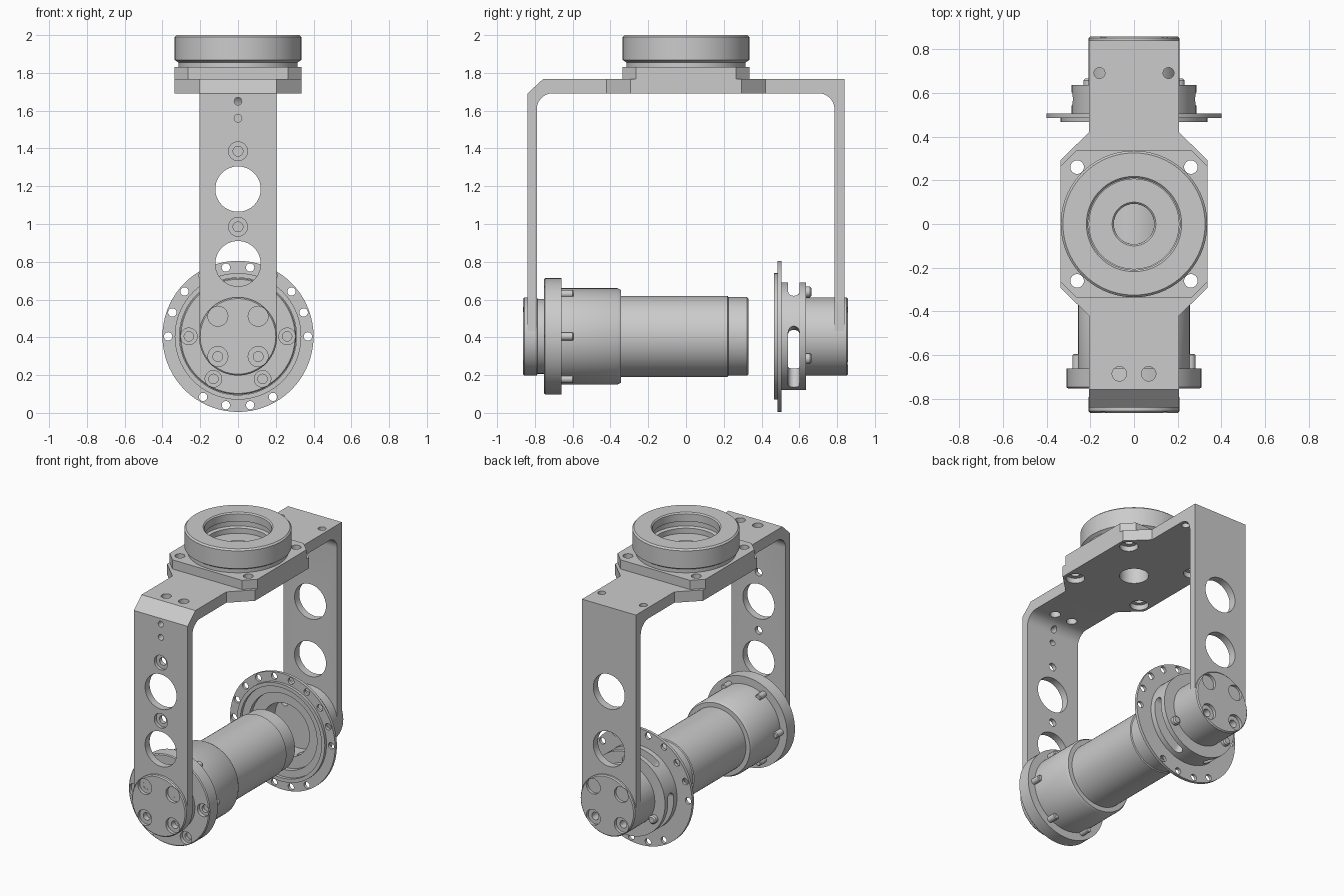
import bpy, bmesh, math
from mathutils import Vector

if "Cube" in bpy.data.objects:
    bpy.data.objects.remove(bpy.data.objects["Cube"])

CZ = 0.405          # height of the tilt axis
SEG = 72


def add_lathe(bm, profile, axis='y', loc=(0, 0, 0), sign=1, seg=SEG):
    """Revolve a (radius, height) profile about an axis through loc."""
    tmp = bmesh.new()
    vs = [tmp.verts.new((r, 0, h)) for r, h in profile]
    es = [tmp.edges.new(p) for p in zip(vs, vs[1:])]
    if profile[0][0] > 0:                       # closed ring profile
        es.append(tmp.edges.new((vs[-1], vs[0])))
    bmesh.ops.spin(tmp, geom=vs + es, cent=(0, 0, 0), axis=(0, 0, 1),
                   angle=math.tau, steps=seg, use_duplicate=False)
    bmesh.ops.remove_doubles(tmp, verts=tmp.verts, dist=1e-5)
    for v in tmp.verts:
        x, y, h = v.co
        v.co = Vector((x, sign * h, y) if axis == 'y' else (x, y, sign * h)) + Vector(loc)
    me = bpy.data.meshes.new("tmp")
    tmp.to_mesh(me)
    tmp.free()
    bm.from_mesh(me)
    bpy.data.meshes.remove(me)


def add_prism(bm, pts, axis, a, b):
    """Extrude a polygon: (y, z) points along x, or (x, y) points along z."""
    put = (lambda p, h: (h, *p)) if axis == 'x' else (lambda p, h: (*p, h))
    lo = [bm.verts.new(put(p, a)) for p in pts]
    hi = [bm.verts.new(put(p, b)) for p in pts]
    bm.faces.new(lo)
    bm.faces.new(hi)
    n = len(pts)
    for i in range(n):
        j = (i + 1) % n
        bm.faces.new((lo[i], lo[j], hi[j], hi[i]))


def add_slot(bm, mid, half, r0, r1, y, w):
    """Round-ended arc slot around the tilt axis (angles in degrees)."""
    rows, n, end = [], 48, 7.0
    for i in range(n + 1):
        a = half * -math.cos(math.pi * i / n)
        t = max(0, (abs(a) - (half - end)) / end)
        hw = w * max(0.05, math.sqrt(max(0, 1 - t * t)))
        c, s = math.cos(math.radians(mid + a)), math.sin(math.radians(mid + a))
        rows.append([bm.verts.new((r * c, y + k * hw, CZ + r * s))
                     for r, k in ((r0, -1), (r1, -1), (r1, 1), (r0, 1))])
    for p, q in zip(rows, rows[1:]):
        for k in range(4):
            bm.faces.new((p[k], p[(k + 1) % 4], q[(k + 1) % 4], q[k]))
    bm.faces.new(rows[0])
    bm.faces.new(rows[-1])


def add_hole(bm, loc, r, length, axis='y', sign=1, bore=0, depth=0):
    """Drill cutter, optionally with a counterbore of the given radius and depth."""
    prof = [(0, -.01), (r, -.01), (r, length), (0, length)]
    if bore:
        prof = [(0, -.01), (bore, -.01), (bore, depth), (r, depth), (r, length), (0, length)]
    add_lathe(bm, prof, axis, loc, sign, 32)


def make(name, bm):
    bmesh.ops.recalc_face_normals(bm, faces=bm.faces)
    me = bpy.data.meshes.new(name)
    bm.to_mesh(me)
    bm.free()
    ob = bpy.data.objects.new(name, me)
    bpy.context.collection.objects.link(ob)
    return ob


def finish(ob, cut=None):
    """Subtract the cutters, then smooth by angle."""
    bpy.ops.object.select_all(action='DESELECT')
    ob.select_set(True)
    bpy.context.view_layer.objects.active = ob
    if cut:
        cutter = make(ob.name + "_cutter", cut)
        cutter.hide_render = True
        mod = ob.modifiers.new("holes", 'BOOLEAN')
        mod.operation, mod.solver, mod.object = 'DIFFERENCE', 'EXACT', cutter
        bpy.ops.object.modifier_apply(modifier=mod.name)
        bpy.data.objects.remove(cutter)
    bpy.ops.object.shade_smooth_by_angle(angle=math.radians(30))


def polar(r, deg, y):
    a = math.radians(deg)
    return (r * math.cos(a), y, CZ + r * math.sin(a))


def fillet(cy, side):
    """Inner bracket corner, from the top plate down to the leg."""
    return [(cy + side * .085 * math.sin(a), 1.607 + .085 * math.cos(a))
            for a in (math.pi / 2 * i / 10 for i in range(11))]


# Front bracket leg with chamfered shoulder
bm, cut = bmesh.new(), bmesh.new()
add_prism(bm, [(-.79, CZ), (-.84, CZ), (-.84, 1.69), (-.757, 1.767), (-.42, 1.767),
               (-.42, 1.692)] + fillet(-.705, -1), 'x', -.205, .205)
for z in (.79, 1.185):
    add_lathe(cut, [(0, 0), (.12, 0), (.12, .2), (0, .2)], 'y', (0, -.9, z))
for z in (.985, 1.385):
    add_hole(cut, (0, -.84, z), .026, .1, bore=.05, depth=.022)
for z in (1.56, 1.65):
    add_hole(cut, (0, -.84, z), .02, .1)
for x in (-.067, .067):
    add_hole(cut, (x, -.685, 1.767), .033, .12, 'z', -1)
finish(make("front_leg", bm), cut)

# Back bracket leg with square shoulder
bm, cut = bmesh.new(), bmesh.new()
add_prism(bm, [(.786, CZ), (.838, CZ), (.838, 1.767), (.42, 1.767), (.42, 1.692)]
          + fillet(.701, 1), 'x', -.205, .205)
for z in (.79, 1.185):
    add_lathe(cut, [(0, 0), (.12, 0), (.12, .2), (0, .2)], 'y', (0, .7, z))
for x in (-.158, .158):
    add_hole(cut, (x, .69, 1.767), .025, .12, 'z', -1)
finish(make("back_leg", bm), cut)

# Widened top plate and the square pad on it, both drilled
for name, pts, a, b, bore in (
        ("top_plate", ((.205, .42), (.335, .293)), 1.692, 1.767, .058),
        ("bearing_pad", ((.265, .335), (.335, .265)), 1.767, 1.83, 0)):
    bm, cut = bmesh.new(), bmesh.new()
    (x1, y1), (x2, y2) = pts
    add_prism(bm, [(x1, y1), (x2, y2), (x2, -y2), (x1, -y1),
                   (-x1, -y1), (-x2, -y2), (-x2, y2), (-x1, y1)], 'z', a, b)
    add_hole(cut, (0, 0, a), .092, .1, 'z')
    for x in (-.26, .26):
        for y in (-.26, .26):
            add_hole(cut, (x, y, a), .031, .1, 'z', 1, bore, .035)
    finish(make(name, bm), cut)

# Bearing ring on top
bm = bmesh.new()
add_lathe(bm, [(.092, 1.83), (.315, 1.83), (.315, 1.855), (.335, 1.868), (.335, 1.99),
               (.325, 2), (.218, 2), (.21, 1.992), (.21, 1.94), (.228, 1.935), (.228, 1.9),
               (.205, 1.895), (.205, 1.86), (.1, 1.86), (.092, 1.852)], 'z')
finish(make("bearing_ring", bm))

# Front drive housing: end cap, flange and stepped barrel
bm, cut = bmesh.new(), bmesh.new()
add_lathe(bm, [(0, -.863), (.2, -.863), (.207, -.856), (.207, -.79), (.198, -.785),
               (.198, -.752), (.302, -.752), (.308, -.746), (.308, -.66), (.255, -.66),
               (.255, -.362), (.246, -.345), (.215, -.345), (.215, .22), (.208, .224),
               (.208, .323), (.201, .33), (0, .33)], 'y', (0, 0, CZ))
for i in range(4):
    add_hole(cut, polar(.151, 45 + 90 * i, -.863), .026, .06, bore=.053, depth=.022)
for i in range(6):
    add_hole(cut, polar(.26, 60 * i, -.752), .025, .045, bore=.044, depth=.025)
finish(make("drive_housing", bm), cut)

# Screw ends behind the drive flange
bm = bmesh.new()
for i in range(6):
    add_lathe(bm, [(0, -.69), (.021, -.69), (.021, -.6), (.016, -.595), (0, -.595)],
              'y', polar(.26, 60 * i, 0), seg=20)
finish(make("flange_screws", bm))

# Back mount: hollow cup with thin drilled flange and three arc slots
bm, cut = bmesh.new(), bmesh.new()
add_lathe(bm, [(0, .857), (.2, .857), (.207, .85), (.207, .635), (.285, .635), (.285, .505),
               (.4, .505), (.4, .485), (.335, .485), (.335, .466), (.31, .466), (.31, .488),
               (.26, .488), (.26, .52), (.18, .52), (.18, .66), (0, .66)], 'y', (0, 0, CZ))
for i in range(4):
    add_hole(cut, polar(.151, 45 + 90 * i, .857), .026, .21, 'y', -1, .053, .022)
for deg in [20 * i for i in range(10)] + [-60, -80, -100, -120]:
    add_hole(cut, polar(.37, deg, .485), .022, .04)
for mid in (90, 210, 330):
    add_slot(cut, mid, 41, .165, .32, .571, .03)
finish(make("back_mount", bm), cut)

# Screw heads on the back of the mount
bm = bmesh.new()
for deg in (90, 210, 330):
    add_lathe(bm, [(0, .62), (.028, .62), (.028, .657), (.02, .665), (0, .665)],
              'y', polar(.235, deg, 0), seg=24)
finish(make("mount_screws", bm))
